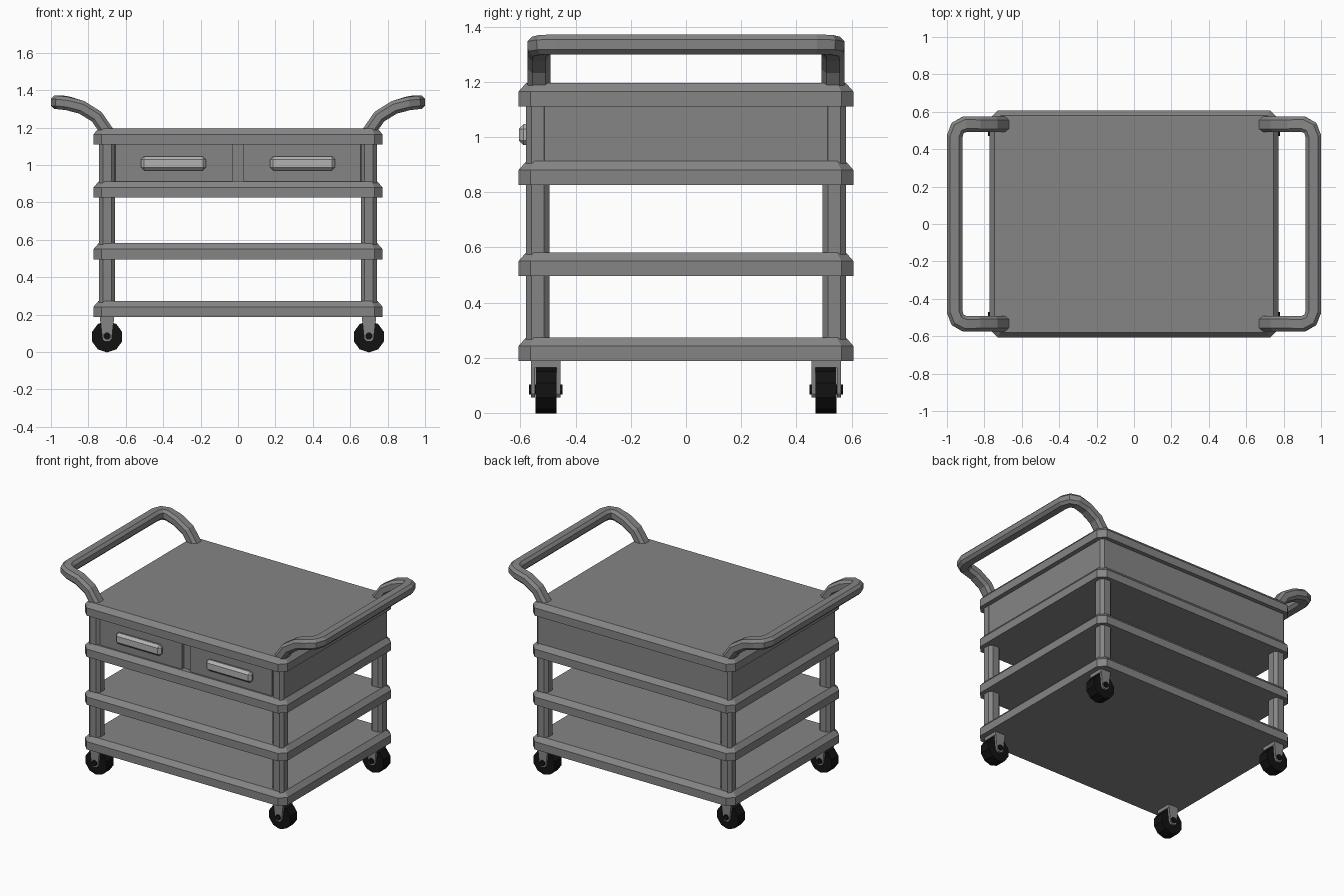
import bpy, bmesh, math
from mathutils import Vector

if "Cube" in bpy.data.objects:
    bpy.data.objects.remove(bpy.data.objects["Cube"])


def material(name, r, g, b):
    m = bpy.data.materials.new(name)
    m.diffuse_color = (r, g, b, 1)
    m.use_nodes = True
    m.node_tree.nodes["Principled BSDF"].inputs["Base Color"].default_value = m.diffuse_color
    return m


GREY = material("body grey", 0.235, 0.235, 0.235)
LIGHT = material("pull light grey", 0.45, 0.45, 0.45)
BLACK = material("rubber black", 0.006, 0.006, 0.006)


def finish(name, bm, mat):
    bmesh.ops.recalc_face_normals(bm, faces=bm.faces)
    me = bpy.data.meshes.new(name)
    bm.to_mesh(me)
    bm.free()
    me.materials.append(mat)
    ob = bpy.data.objects.new(name, me)
    bpy.context.collection.objects.link(ob)
    return ob


def loft(name, rings, mat):
    """Skin a list of equal-length point rings and cap the ends."""
    bm = bmesh.new()
    vs = [[bm.verts.new(p) for p in r] for r in rings]
    n = len(vs[0])
    for a, b in zip(vs, vs[1:]):
        for i in range(n):
            j = (i + 1) % n
            bm.faces.new((a[i], a[j], b[j], b[i]))
    bm.faces.new(vs[0])
    bm.faces.new(vs[-1])
    return finish(name, bm, mat)


def chamfered(hx, hy, c):
    """Outline of a rectangle with cut corners."""
    return [(hx, -hy + c), (hx, hy - c), (hx - c, hy), (-hx + c, hy),
            (-hx, hy - c), (-hx, -hy + c), (-hx + c, -hy), (hx - c, -hy)]


def ring(hx, hy, c, z, cx=0, cy=0):
    return [(cx + x, cy + y, z) for x, y in chamfered(hx, hy, c)]


def box(name, x0, x1, y0, y1, z0, z1, mat, bevel=0):
    bm = bmesh.new()
    bmesh.ops.create_cube(bm, size=1)
    for v in bm.verts:
        v.co = ((x0 + x1) / 2 + v.co.x * (x1 - x0),
                (y0 + y1) / 2 + v.co.y * (y1 - y0),
                (z0 + z1) / 2 + v.co.z * (z1 - z0))
    if bevel:
        bmesh.ops.bevel(bm, geom=bm.edges[:], offset=bevel, segments=1, affect='EDGES')
    return finish(name, bm, mat)


def cylinder(name, x, y, z, r, width, sides, mat):
    rings = []
    for s in (-0.5, 0.5):
        rings.append([(x + r * math.cos((i + 0.5) * math.tau / sides), y + s * width,
                       z + r * math.sin((i + 0.5) * math.tau / sides)) for i in range(sides)])
    return loft(name, rings, mat)


# Shelves with a sloped top rim
for name, z in (("bottom_shelf", 0.188), ("middle_shelf", 0.496),
                ("drawer_shelf", 0.826), ("table_top", 1.110)):
    loft(name, [ring(0.773, 0.607, 0.044, z), ring(0.773, 0.607, 0.044, z + 0.054),
                ring(0.745, 0.579, 0.032, z + 0.086)], GREY)

# Drawer cabinet: side and back panels flush with posts, recessed front
box("cabinet_core", -0.71, 0.71, -0.545, 0.56, 0.9, 1.12, GREY)
for s, side in ((-1, "left"), (1, "right")):
    box(side + "_panel", min(s * 0.70, s * 0.742), max(s * 0.70, s * 0.742),
        -0.558, 0.558, 0.9, 1.12, GREY)
    box(side + "_drawer", min(s * 0.03, s * 0.655), max(s * 0.03, s * 0.655),
        -0.567, -0.53, 0.905, 1.115, GREY)
    box(side + "_drawer_pull", s * 0.345 - 0.174, s * 0.345 + 0.174,
        -0.606, -0.56, 0.97, 1.046, LIGHT, 0.017)
box("back_panel", -0.72, 0.72, 0.54, 0.579, 0.9, 1.12, GREY)

# Corner posts and casters
for sx in (-1, 1):
    for sy in (-1, 1):
        tag = ("left" if sx < 0 else "right") + ("_front" if sy < 0 else "_back")
        px, py = sx * 0.70, sy * 0.537
        loft(tag + "_post", [ring(0.043, 0.043, 0.02, z, px, py) for z in (0.2, 1.15)], GREY)
        wy = sy * 0.508
        cylinder(tag + "_wheel", px, wy, 0.082, 0.084, 0.076, 10, BLACK)
        cylinder(tag + "_axle", px, wy, 0.085, 0.02, 0.122, 8, BLACK)
        box(tag + "_fork_bridge", px - 0.038, px + 0.038, wy - 0.054, wy + 0.054,
            0.164, 0.2, GREY)
        for k in (-1, 1):
            prof = [(-0.038, 0.19), (-0.025, 0.07), (-0.012, 0.055),
                    (0.012, 0.055), (0.025, 0.07), (0.038, 0.19)]
            loft(tag + "_fork_leg", [[(px + x, wy + k * d, z) for x, z in prof]
                                     for d in (0.039, 0.054)], GREY)

# Push handles: cut-corner bar swept along a curved path
ARM = [(0.695, 0.533, 1.17), (0.755, 0.533, 1.258), (0.835, 0.533, 1.308),
       (0.905, 0.533, 1.328), (0.943, 0.513, 1.334), (0.959, 0.468, 1.335)]
half = [Vector(p) for p in ARM]
path = half + [Vector((p.x, -p.y, p.z)) for p in reversed(half)]
for s, side in ((-1, "left"), (1, "right")):
    rings = []
    for i, p in enumerate(path):
        a = (p - path[i - 1]).normalized() if i else Vector()
        b = (path[i + 1] - p).normalized() if i < len(path) - 1 else Vector()
        t = (a + b).normalized()
        u = t.cross(Vector((0, 0, 1))).normalized()
        w = u.cross(t)
        pts = [p + u * x + w * y for x, y in chamfered(0.042, 0.036, 0.018)]
        rings.append([(s * q.x, q.y, q.z) for q in pts])
    loft(side + "_push_handle", rings, GREY)
